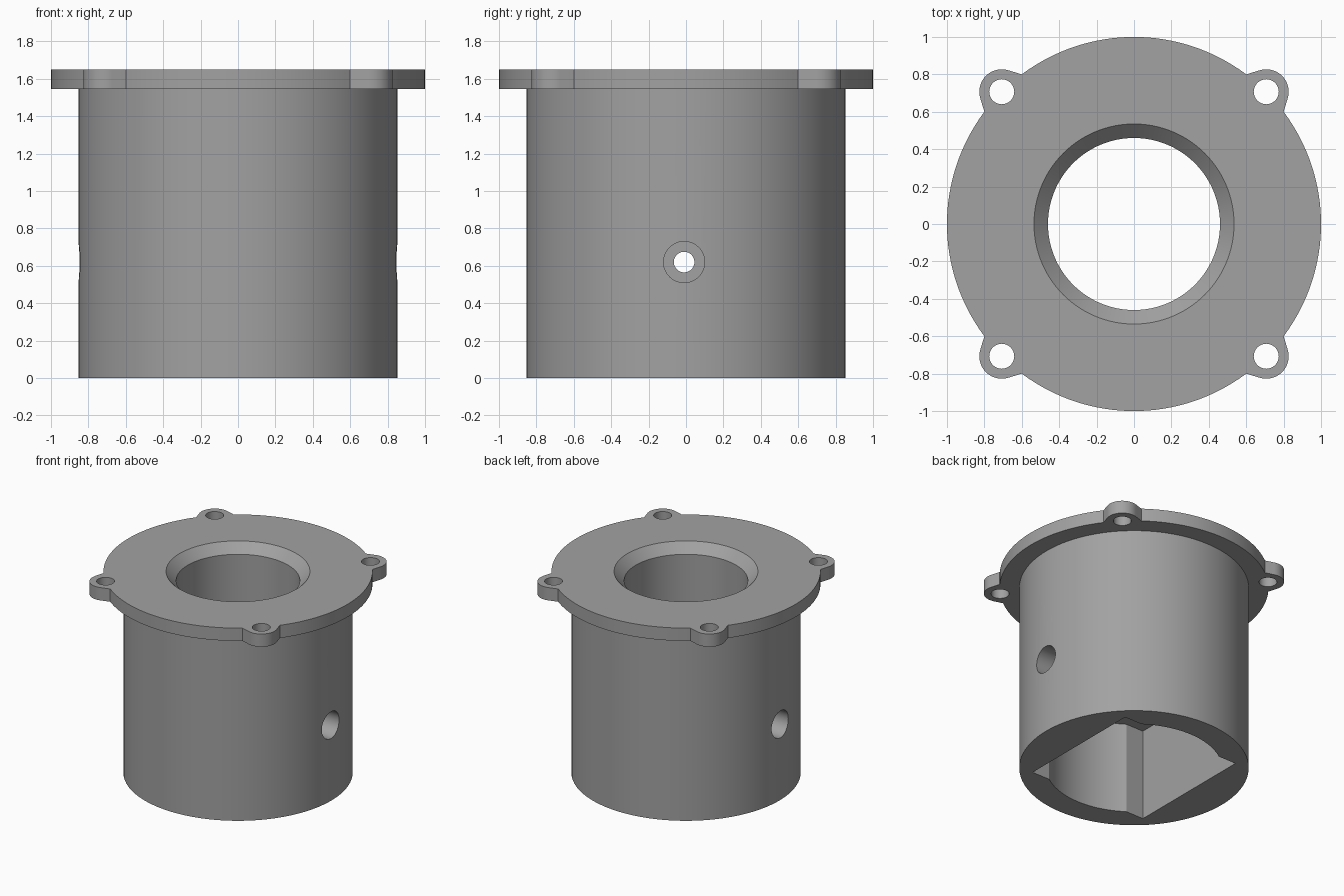
import bpy, bmesh, math

if "Cube" in bpy.data.objects:
    bpy.data.objects.remove(bpy.data.objects["Cube"])

def new_object(name, bm):
    bmesh.ops.recalc_face_normals(bm, faces=bm.faces)
    mesh = bpy.data.meshes.new(name)
    bm.to_mesh(mesh)
    bm.free()
    obj = bpy.data.objects.new(name, mesh)
    bpy.context.collection.objects.link(obj)
    return obj

def arc(r, a0, a1, n, cx=0.0, cy=0.0):
    """Points on an arc, angles in degrees, both ends included."""
    return [(cx + r * math.cos(math.radians(a0 + (a1 - a0) * i / n)),
             cy + r * math.sin(math.radians(a0 + (a1 - a0) * i / n))) for i in range(n + 1)]

def prism(name, outline, z0, z1):
    bm = bmesh.new()
    face = bm.faces.new([bm.verts.new((x, y, z0)) for x, y in outline])
    top = bmesh.ops.extrude_face_region(bm, geom=[face])["geom"]
    bmesh.ops.translate(bm, verts=[v for v in top if isinstance(v, bmesh.types.BMVert)],
                        vec=(0, 0, z1 - z0))
    return new_object(name, bm)

def stack(name, rings, n):
    """Closed round solid through (radius, height) rings."""
    bm = bmesh.new()
    loops = [[bm.verts.new((x, y, z)) for x, y in arc(r, 0, 360, n)[:-1]] for r, z in rings]
    for a, b in zip(loops, loops[1:]):
        for i in range(n):
            bm.faces.new((a[i], a[(i + 1) % n], b[(i + 1) % n], b[i]))
    bm.faces.new(loops[0])
    bm.faces.new(loops[-1])
    return new_object(name, bm)

def combine(target, other, operation):
    mod = target.modifiers.new(operation.lower(), "BOOLEAN")
    mod.operation, mod.object, mod.solver = operation, other, "EXACT"
    bpy.context.view_layer.update()
    mesh = bpy.data.meshes.new_from_object(
        target.evaluated_get(bpy.context.evaluated_depsgraph_get()))
    target.modifiers.clear()
    target.data = mesh
    bpy.data.objects.remove(other)

# flange outline: four large arcs joined by rounded screw lugs
corner = math.degrees(math.atan2(0.6, 0.8))
outline = []
for k in range(4):
    turn = 90 * k
    lug_x, lug_y = math.cos(math.radians(turn + 45)), math.sin(math.radians(turn + 45))
    outline += arc(1.0, turn - corner, turn + corner, 32)
    outline += arc(0.12, turn + 45 - 62, turn + 45 + 62, 20, lug_x, lug_y)

# round body with the flange on top
housing = stack("flanged_housing", [(0.853, 0), (0.853, 1.6)], 128)
combine(housing, prism("flange", outline, 1.545, 1.65), "UNION")

# bottom pocket: square with two bulged sides
half, r = 0.535, 0.653
a = math.degrees(math.asin(half / r))
pocket = []
for s in (1, -1):
    pocket += [(s * half, s * half)]
    pocket += [(s * x, s * y) for x, y in arc(r, a, 180 - a, 28)]
    pocket += [(-s * half, s * half)]
combine(housing, prism("pocket_cutter", pocket, -0.1, 0.75), "DIFFERENCE")

# central bore, chamfered at both ends
bore = [(0.535, 0.65), (0.535, 0.75), (0.46, 0.825), (0.46, 1.575), (0.535, 1.65), (0.535, 1.75)]
combine(housing, stack("bore_cutter", bore, 96), "DIFFERENCE")

# lug screw holes
for k in range(4):
    t = math.radians(45 + 90 * k)
    hole = prism("lug_hole_cutter", arc(0.067, 0, 360, 32, math.cos(t), math.sin(t))[:-1], 1.4, 1.8)
    combine(housing, hole, "DIFFERENCE")

# counterbored side screw holes
for s in (1, -1):
    side = stack("side_hole_cutter", [(0.055, 0.4), (0.055, 0.64), (0.11, 0.64), (0.11, 1.0)], 48)
    side.rotation_euler = (0, s * math.pi / 2, 0)
    side.location = (0, -0.01, 0.62)
    combine(housing, side, "DIFFERENCE")

# single grey finish
grey = bpy.data.materials.new("grey")
grey.diffuse_color = (0.36, 0.36, 0.36, 1)
grey.use_nodes = True
grey.node_tree.nodes["Principled BSDF"].inputs["Base Color"].default_value = grey.diffuse_color
housing.data.materials.clear()
housing.data.materials.append(grey)
for p in housing.data.polygons:
    p.material_index = 0

bpy.context.view_layer.objects.active = housing
housing.select_set(True)
bpy.ops.object.shade_smooth_by_angle(angle=math.radians(30))
